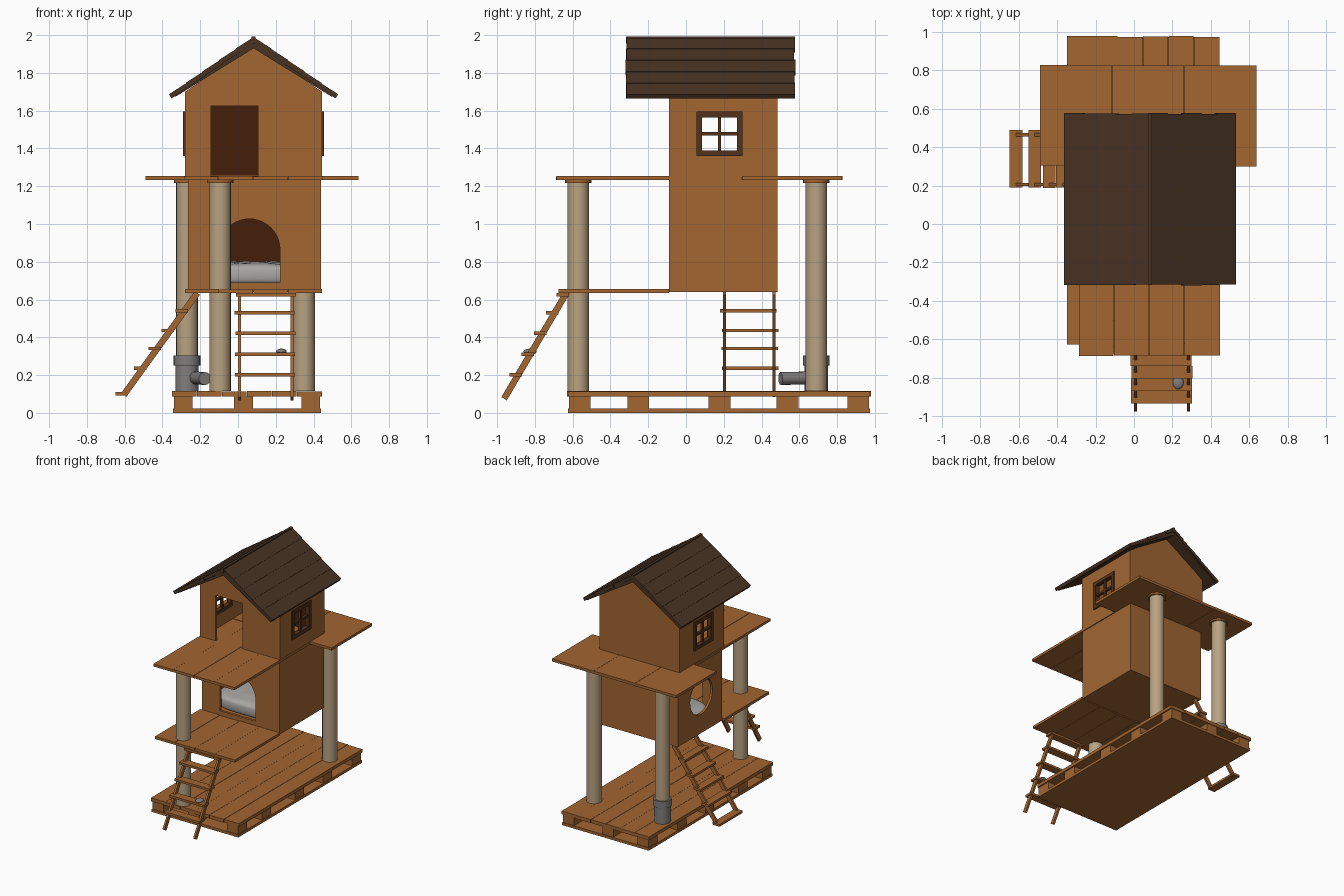
import bpy, bmesh, math, random
from mathutils import Matrix, Vector

if "Cube" in bpy.data.objects:
    bpy.data.objects.remove(bpy.data.objects["Cube"])
random.seed(4)

def material(name, rgb):
    m = bpy.data.materials.new(name)
    m.diffuse_color = (*rgb, 1)
    m.use_nodes = True
    m.node_tree.nodes["Principled BSDF"].inputs["Base Color"].default_value = m.diffuse_color
    return m

WOOD = material("warm wood", (.360, .133, .031))
INNER = material("dark interior", (.060, .0135, .003))
ROOF = material("roof brown", (.066, .033, .0165))
FRAME = material("window frame brown", (.085, .031, .011))
ROPE = material("beige rope", (.485, .362, .223))
PALE = material("pale grey cushion", (.40, .385, .37))
GREY = material("grey felt", (.22, .21, .205))

def finish(name, bm, mat, smooth=False):
    bmesh.ops.recalc_face_normals(bm, faces=bm.faces)
    me = bpy.data.meshes.new(name)
    for f in bm.faces:
        f.smooth = smooth
    bm.to_mesh(me)
    bm.free()
    ob = bpy.data.objects.new(name, me)
    me.materials.append(mat)
    bpy.context.collection.objects.link(ob)
    if smooth:
        bpy.ops.object.select_all(action='DESELECT')
        ob.select_set(True)
        bpy.context.view_layer.objects.active = ob
        bpy.ops.object.shade_smooth_by_angle(angle=math.radians(40))
    return ob

def add_box(bm, lo, hi):
    lo, hi = Vector(lo), Vector(hi)
    bmesh.ops.create_cube(bm, size=1, matrix=Matrix.Translation((lo + hi) / 2) @ Matrix.Diagonal((*(hi - lo), 1)))

def add_bar(bm, p, q, side, w, t):
    """Beam from p to q, w wide along side and t deep."""
    p, q, e1 = Vector(p), Vector(q), Vector(side)
    e3 = (q - p).normalized()
    m = Matrix((e1, e3.cross(e1), e3)).transposed().to_4x4()
    m.translation = (p + q) / 2
    bmesh.ops.create_cube(bm, size=1, matrix=m @ Matrix.Diagonal((w, t, (q - p).length, 1)))

def boxes(name, items, mat):
    bm = bmesh.new()
    for lo, hi in items:
        add_box(bm, lo, hi)
    return finish(name, bm, mat)

def planks(name, x0, x1, y0, y1, z0, z1, n):
    """Boards running front to back with fine gaps and slightly uneven ends."""
    w, items = (x1 - x0) / n, []
    for i in range(n):
        a, b = random.uniform(0, .006), random.uniform(0, .006)
        gap = .002 if i < n - 1 else 0
        items.append(((x0 + i * w, y0 + a, z0), (x0 + (i + 1) * w - gap, y1 - b, z1 - random.uniform(0, .002))))
    return boxes(name, items, WOOD)

def prism(name, pts, axis, a, b, mat):
    """Extrude a 2D outline along x (points are y,z) or y (points are x,z)."""
    bm = bmesh.new()
    place = (lambda p, d: (d, p[0], p[1])) if axis == 'x' else (lambda p, d: (p[0], d, p[1]))
    face = bm.faces.new([bm.verts.new(place(p, a)) for p in pts])
    ext = bmesh.ops.extrude_face_region(bm, geom=[face])
    d = (b - a, 0, 0) if axis == 'x' else (0, b - a, 0)
    bmesh.ops.translate(bm, vec=d, verts=[v for v in ext['geom'] if isinstance(v, bmesh.types.BMVert)])
    return finish(name, bm, mat)

def rod(name, p, q, r, mat, sides=24):
    p, q = Vector(p), Vector(q)
    bm = bmesh.new()
    m = (q - p).to_track_quat('Z', 'Y').to_matrix().to_4x4()
    m.translation = (p + q) / 2
    bmesh.ops.create_cone(bm, cap_ends=True, segments=sides, radius1=r, radius2=r, depth=(q - p).length, matrix=m)
    return finish(name, bm, mat, smooth=True)

def carve(ob, cutters):
    for c in cutters:
        c.hide_render = True
        mod = ob.modifiers.new("cut", 'BOOLEAN')
        mod.operation, mod.solver, mod.object = 'DIFFERENCE', 'EXACT', c
    me = bpy.data.meshes.new_from_object(ob.evaluated_get(bpy.context.evaluated_depsgraph_get()))
    ob.modifiers.clear()
    ob.data = me
    for c in cutters:
        bpy.data.objects.remove(c, do_unlink=True)

def rect(a0, b0, a1, b1):
    return [(a0, b0), (a1, b0), (a1, b1), (a0, b1)]

def arc(cx, cz, r, start, end, n):
    return [(cx + r * math.cos(math.radians(start + (end - start) * i / n)),
             cz + r * math.sin(math.radians(start + (end - start) * i / n))) for i in range(n + 1)]

# pallet base
planks("pallet_top", -.35, .445, -.63, .98, .088, .116, 6)
boxes("pallet_bottom", [((-.345, -.625, 0), (.44, .975, .022))], WOOD)
boxes("pallet_blocks", [((x, y, .022), (x + .1, y + .115, .088))
                        for x in (-.34, -.02, .335) for y in (-.62, -.31, .12, .48, .855)], WOOD)

# decks
planks("lower_deck", -.28, .445, -.68, -.09, .634, .656, 4)
planks("upper_front_deck", -.287, .447, -.69, .30, 1.232, 1.254, 4)
planks("upper_back_deck", -.49, .638, .30, .83, 1.232, 1.254, 3)

# posts
for name, x, y in (("front_post", -.095, -.57), ("back_right_post", .35, .69), ("back_left_post", -.27, .69)):
    rod(name, (x, y, .116), (x, y, 1.22), .057, ROPE)
    rod(name + "_cap", (x, y, 1.218), (x, y, 1.233), .07, WOOD)

# lower cabin with an arched front entrance and a round side entrance
cabin = prism("lower_cabin", rect(-.265, .64, .44, 1.235), 'y', -.09, .485, WOOD)
arch = [p for p in arc(.06, .865, .162, 0, 180, 20)] + [(-.102, .69), (.222, .69)]
carve(cabin, [prism("cut_room", rect(-.245, .66, .42, 1.215), 'y', -.07, .465, WOOD),
              prism("cut_arch", arch, 'y', -.2, 0, WOOD),
              prism("cut_round", arc(.18, .94, .145, 0, 345, 23), 'x', -.35, -.2, WOOD)])
boxes("lower_cabin_back_lining", [((-.243, .459, .662), (.418, .464, 1.213))], INNER)

# upper cabin with door and side windows
X0, X1, MID, EAVE, SLOPE = -.28, .445, .0825, 1.70, .685

def gable(inset, base):
    a, b = X0 + inset, X1 - inset
    e = EAVE - inset * .5
    return [(a, base), (b, base), (b, e), (MID, e + (MID - a) * SLOPE), (a, e)]

house = prism("upper_cabin", gable(0, 1.25), 'y', -.09, .485, WOOD)
carve(house, [prism("cut_room", gable(.022, 1.2), 'y', -.068, .463, WOOD),
              prism("cut_door", rect(-.142, 1.2, .105, 1.625), 'y', -.2, 0, WOOD),
              prism("cut_windows", rect(.075, 1.385, .28, 1.575), 'x', -.5, .6, WOOD)])
prism("upper_cabin_back_lining", gable(.026, 1.256), 'y', .456, .461, INNER)

# window frames
for name, a, b in (("right_window_frame", X1 - .026, X1 + .01), ("left_window_frame", X0 - .01, X0 + .026)):
    y0, y1, z0, z1, w = .055, .30, 1.36, 1.595, .03
    ym, zm = (y0 + y1) / 2, (z0 + z1) / 2
    boxes(name, [((a, y0, z0), (b, y1, z0 + w)), ((a, y0, z1 - w), (b, y1, z1)),
                 ((a, y0, z0 + w), (b, y0 + w, z1 - w)), ((a, y1 - w, z0 + w), (b, y1, z1 - w)),
                 ((a + .008, ym - .009, z0 + w), (b - .008, ym + .009, z1 - w)),
                 ((a + .008, y0 + w, zm - .009), (b - .008, y1 - w, zm + .009))], FRAME)

# roof boards, barely lapped, over a tapered lining that meets the gables
for name, s in (("left_roof", -1), ("right_roof", 1)):
    bm = bmesh.new()
    n, half, ridge = 5, .441, 1.974
    for i in range(n):
        u0, u1 = half * i / n - (.008 if i else 0), half * (i + 1) / n
        e0, e1 = random.uniform(0, .008), random.uniform(0, .008)
        ym, length = .13 + (e0 - e1) / 2, .90 - e0 - e1
        add_bar(bm, (MID + s * u0, ym, ridge - u0 * SLOPE), (MID + s * u1, ym, ridge + .004 - u1 * SLOPE),
                (0, 1, 0), length, .026)
    finish(name, bm, ROOF)
boxes("roof_ridge", [((MID - .010, -.318, 1.955), (MID + .010, .578, 1.993))], ROOF)
prism("roof_lining", [(MID, 1.965), (MID - .425, 1.676), (MID - .41, 1.676), (MID, 1.93),
                      (MID + .41, 1.676), (MID + .425, 1.676)], 'y', -.308, .568, ROOF)

# ladders: rails plus flat treads
def ladder(name, top, bottom, sides, treads, along_y):
    def at(d, s, z):
        return (s, d, z) if along_y else (d, s, z)
    bm = bmesh.new()
    for s in sides:
        add_bar(bm, at(bottom[0], s, bottom[1]), at(top[0], s, top[1]), at(0, 1, 0), .016, .034)
    for z in treads:
        t = (z - bottom[1]) / (top[1] - bottom[1])
        d = bottom[0] + t * (top[0] - bottom[0])
        a, b, j = sides[0] - .02, sides[1] + .02, random.uniform(-.006, .006)
        add_box(bm, at(d - .046, a + j, z - .008), at(d + .02, b + j, z + .010))
    finish(name, bm, WOOD)

ladder("front_ladder", (-.63, .64), (-.963, .075), (.007, .285), (.20, .31, .42, .53, .625), True)
ladder("side_ladder", (-.215, .635), (-.605, .095), (.205, .465), (.10, .235, .34, .435, .54), False)

# cushion and felt toys
def blob(name, centre, size, power, ripple, mat):
    bm = bmesh.new()
    bmesh.ops.create_icosphere(bm, subdivisions=4, radius=1)
    for v in bm.verts:
        p = [math.copysign(abs(c) ** power, c) for c in v.co]
        k = 1 + ripple * math.sin(7 * p[0] + 2 * p[1]) * math.cos(5 * p[1])
        v.co = (centre[0] + p[0] * size[0], centre[1] + p[1] * size[1], centre[2] + p[2] * size[2] * k)
    finish(name, bm, mat, smooth=True)

blob("cushion", (.0875, .195, .732), (.31, .25, .068), .5, .12, PALE)
blob("toy_mouse", (.23, -.825, .325), (.028, .035, .015), 1, 0, GREY)
rod("post_wrap", (-.27, .69, .116), (-.27, .69, .255), .062, GREY)
rod("post_wrap_cuff", (-.27, .69, .25), (-.27, .69, .305), .071, GREY)
rod("felt_roll", (-.23, .66, .185), (-.175, .50, .182), .034, GREY, 16)
